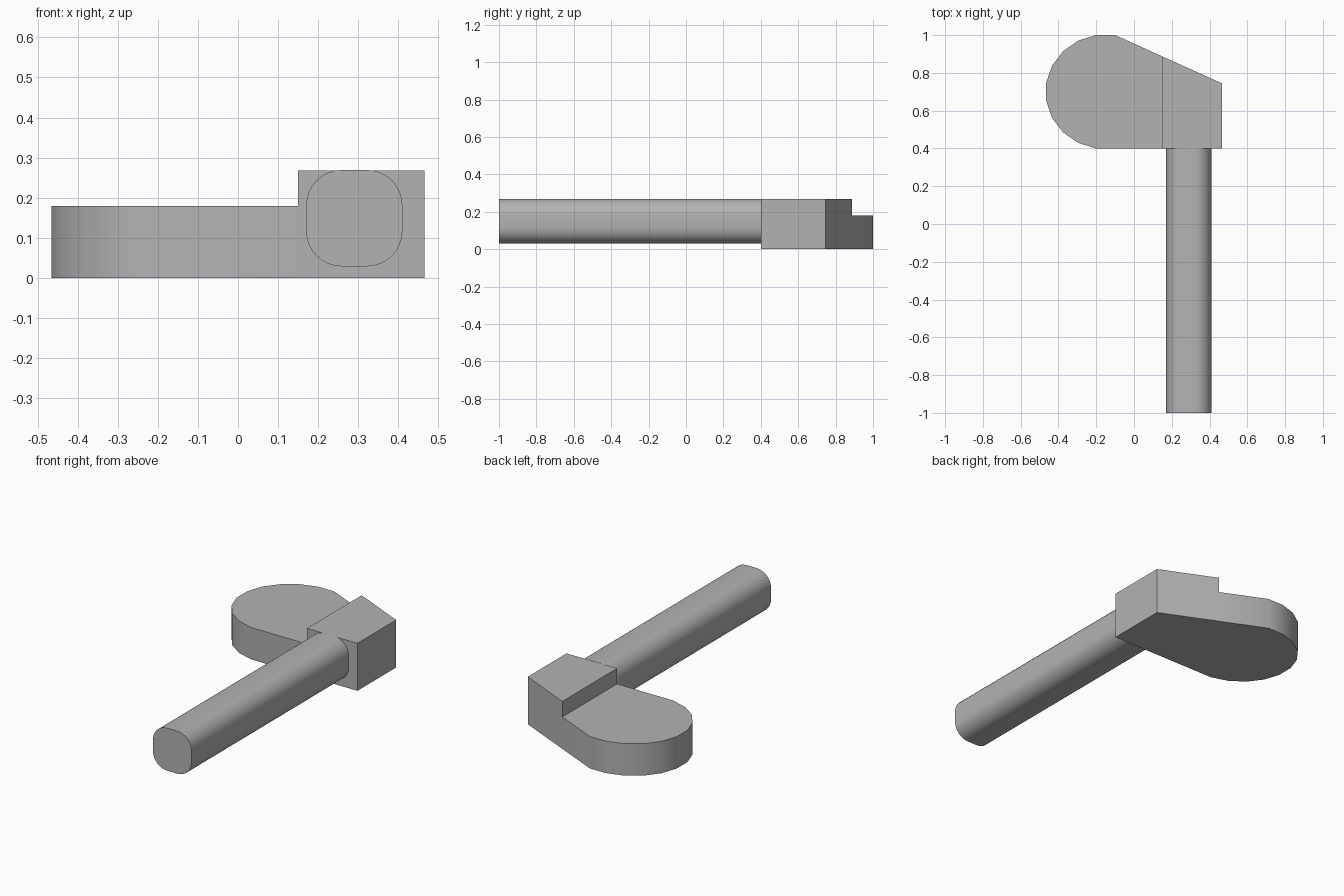
import bpy, bmesh
from math import cos, sin, radians

cube = bpy.data.objects.get("Cube")
if cube:
    bpy.data.objects.remove(cube, do_unlink=True)

grey = bpy.data.materials.new("plain grey")
grey.use_nodes = True
colour = (0.45, 0.45, 0.45, 1)
grey.diffuse_color = colour
grey.node_tree.nodes["Principled BSDF"].inputs["Base Color"].default_value = colour


def prism(bm, outline, offset):
    """Extrude a closed outline along an offset."""
    base = bm.faces.new([bm.verts.new(p) for p in outline])
    new = bmesh.ops.extrude_face_region(bm, geom=[base], use_keep_orig=True)["geom"]
    bmesh.ops.translate(bm, verts=[v for v in new if isinstance(v, bmesh.types.BMVert)], vec=offset)


def finish(bm, name):
    bmesh.ops.recalc_face_normals(bm, faces=bm.faces[:])
    mesh = bpy.data.meshes.new(name)
    bm.to_mesh(mesh)
    bm.free()
    mesh.materials.append(grey)
    obj = bpy.data.objects.new(name, mesh)
    bpy.context.collection.objects.link(obj)
    bpy.ops.object.select_all(action='DESELECT')
    obj.select_set(True)
    bpy.context.view_layer.objects.active = obj
    bpy.ops.object.shade_smooth_by_angle(angle=radians(30))
    return obj


# Head: rounded lobe on the right, slanted back, square left end
STEP_X, LOW, HIGH = 0.15, 0.18, 0.268
lobe = [(-0.15 + 0.319 * cos(radians(a)), 0.7 + 0.304 * sin(radians(a)), 0)
        for a in range(81, 270, 18)]
bm = bmesh.new()
prism(bm, [(0.465, 0.4, 0), (0.465, 0.745, 0)] + lobe, (0, 0, LOW))

# Raised block at the handle end of the head
bmesh.ops.bisect_plane(bm, geom=bm.verts[:] + bm.edges[:] + bm.faces[:],
                       plane_co=(STEP_X, 0, 0), plane_no=(1, 0, 0))
bm.normal_update()
raised = [f for f in bm.faces
          if f.calc_center_median().x > STEP_X and all(v.co.z > LOW - 0.01 for v in f.verts)]
new = bmesh.ops.extrude_face_region(bm, geom=raised)["geom"]
bmesh.ops.translate(bm, verts=[v for v in new if isinstance(v, bmesh.types.BMVert)],
                    vec=(0, 0, HIGH - LOW))
finish(bm, "head")

# Handle: long bar with a rounded square section
half, radius, cx, cz = 0.12, 0.088, 0.29, 0.149
inner = half - radius
section = []
for start, sx, sz in ((0, 1, 1), (90, -1, 1), (180, -1, -1), (270, 1, -1)):
    for i in range(9):
        a = radians(start + i * 90 / 8)
        section.append((cx + sx * inner + radius * cos(a), -1, cz + sz * inner + radius * sin(a)))
bm = bmesh.new()
prism(bm, section, (0, 1.4, 0))
finish(bm, "handle")
